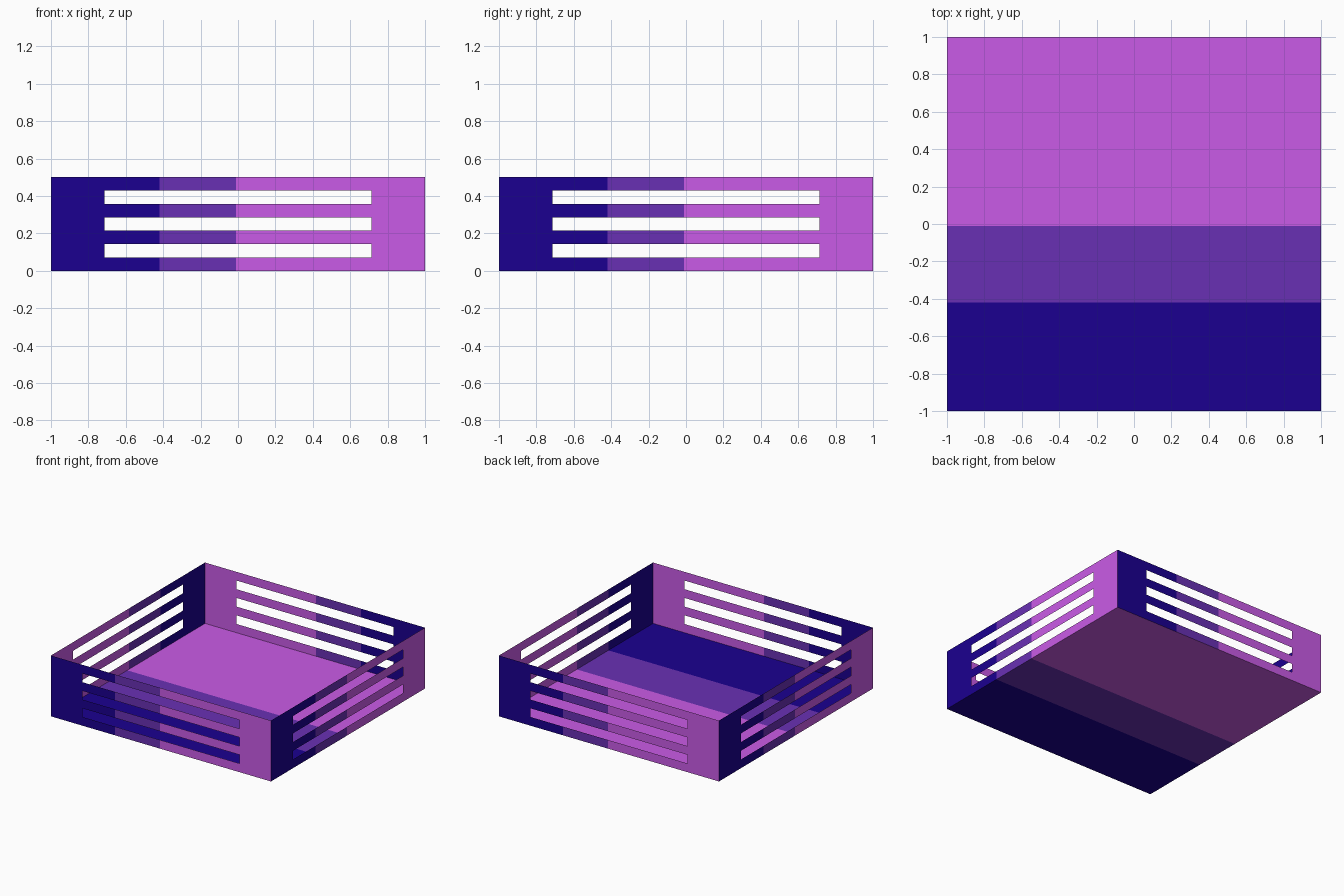
import bpy, bmesh, math
from mathutils import Matrix

if "Cube" in bpy.data.objects:
    bpy.data.objects.remove(bpy.data.objects["Cube"])


def material(name, rgb):
    m = bpy.data.materials.new(name)
    m.diffuse_color = (*rgb, 1)
    m.use_nodes = True
    m.node_tree.nodes["Principled BSDF"].inputs["Base Color"].default_value = m.diffuse_color
    return m


MATS = [material("navy_blue", (0.0110, 0.0, 0.279)),
        material("violet", (0.141, 0.0296, 0.456)),
        material("orchid", (0.591, 0.105, 0.799))]
BAND_1, BAND_2 = -0.42, -0.01   # colour boundaries
SLOT = 5 / 7                    # half length of the slots


def sheet(name, us, vs, place, hole=lambda u, v: False, turn=0):
    """Flat gridded panel, coloured in bands along the axis of us."""
    bm = bmesh.new()
    grid = [[bm.verts.new(place(u, v)) for v in vs] for u in us]
    for i in range(len(us) - 1):
        u = (us[i] + us[i + 1]) / 2
        for j in range(len(vs) - 1):
            if hole(u, (vs[j] + vs[j + 1]) / 2):
                continue
            f = bm.faces.new((grid[i][j], grid[i + 1][j],
                              grid[i + 1][j + 1], grid[i][j + 1]))
            f.material_index = (u > BAND_1) + (u > BAND_2)
    bm.transform(Matrix.Rotation(turn, 4, 'Z'))
    me = bpy.data.meshes.new(name)
    bm.to_mesh(me)
    bm.free()
    for m in MATS:
        me.materials.append(m)
    ob = bpy.data.objects.new(name, me)
    bpy.context.collection.objects.link(ob)


def is_slot(u, z):
    # seven equal rows, every second one is open
    return abs(u) < SLOT and int(z * 14) % 2 == 1


# Four slotted walls, each turned a quarter from the last
for k, side in enumerate(("front", "right", "back", "left")):
    sheet(side + "_wall", [-1, -SLOT, BAND_1, BAND_2, SLOT, 1],
          [r / 14 for r in range(8)], lambda u, z: (u, -1, z),
          is_slot, k * math.pi / 2)

# Floor, banded from front to back
sheet("floor", [-1, BAND_1, BAND_2, 1], [-1, 1], lambda u, v: (v, u, 0))
